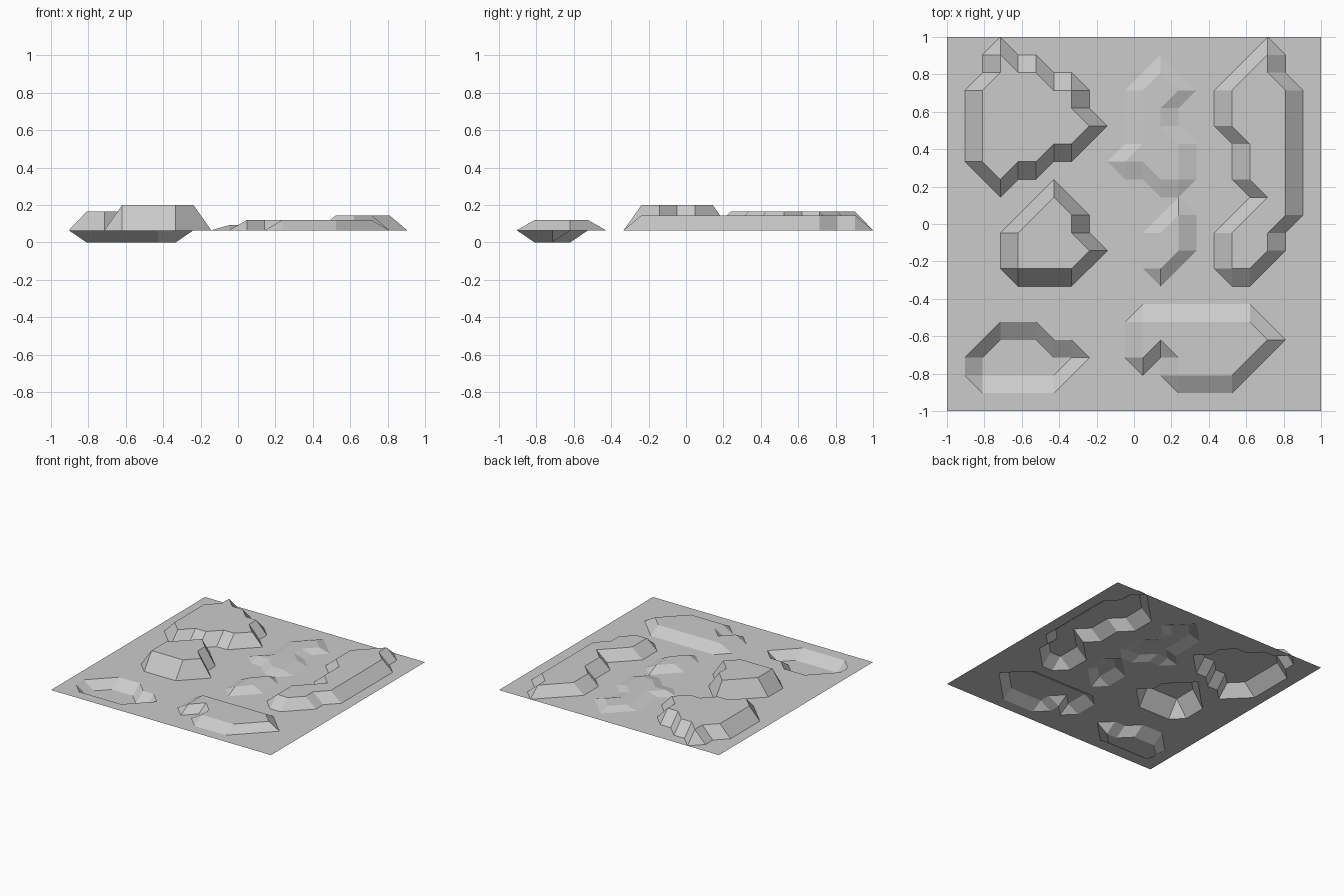
import bpy, bmesh

if "Cube" in bpy.data.objects:
    bpy.data.objects.remove(bpy.data.objects["Cube"])

N = 21                 # cells per side of the tile
BASE = 0.065           # height of the flat ground
STEP = 2 / N
height = {(i, j): BASE for i in range(N + 1) for j in range(N + 1)}


def inside(x, y, poly):
    """True if a grid point lies in the outline or on its border."""
    hit = False
    for (x1, y1), (x2, y2) in zip(poly, poly[1:] + poly[:1]):
        cross = (x2 - x1) * (y - y1) - (y2 - y1) * (x - x1)
        if cross == 0 and min(x1, x2) <= x <= max(x1, x2) and min(y1, y2) <= y <= max(y1, y2):
            return True
        if (y1 > y) != (y2 > y) and x < x1 + (y - y1) * (x2 - x1) / (y2 - y1):
            hit = not hit
    return hit


def set_level(z, outline):
    """Raise or sink every grid point covered by the outline."""
    for p in height:
        if inside(*p, outline):
            height[p] = z


# back left plateau
set_level(0.164, [(3, 20), (3, 19), (2, 18), (2, 14), (3, 13), (4, 14), (5, 14), (6, 15),
                  (7, 15), (8, 16), (7, 17), (7, 18), (6, 18), (5, 19), (4, 19)])
# tall left plateau
set_level(0.2, [(4, 10), (6, 12), (7, 11), (7, 10), (8, 9), (7, 8), (4, 8)])
# long right plateau
set_level(0.145, [(18, 20), (18, 19), (19, 18), (19, 11), (18, 10), (18, 9), (17, 8), (16, 8),
                  (16, 10), (18, 12), (17, 13), (17, 15), (16, 16), (16, 18)])
# low back middle plateau
set_level(0.092, [(12, 19), (13, 18), (12, 17), (12, 16), (13, 15), (13, 13), (12, 13),
                  (11, 14), (10, 14), (11, 15), (11, 18)])
# small centre plateau
set_level(0.11, [(12, 10), (13, 11), (13, 9), (12, 8)])
# front right plateau
set_level(0.12, [(11, 5), (17, 5), (18, 4), (16, 2), (13, 2), (13, 3), (12, 4), (11, 3)])
# front left basin
set_level(0.0, [(2, 3), (3, 4), (5, 4), (6, 3), (7, 3), (6, 2), (2, 2)])

# terrain sheet: flat quads, split where one corner differs so slopes bevel diagonally
bm = bmesh.new()
vert = {(i, j): bm.verts.new((-1 + i * STEP, -1 + j * STEP, z)) for (i, j), z in height.items()}
for i in range(N):
    for j in range(N):
        c = [vert[p] for p in ((i, j), (i + 1, j), (i + 1, j + 1), (i, j + 1))]
        z = [v.co.z for v in c]
        if abs(z[0] + z[2] - z[1] - z[3]) < 1e-6:
            bm.faces.new(c)
            continue
        odd = next((k for k in range(4) if z.count(z[k]) == 1), 0)
        c = c[odd:] + c[:odd]
        bm.faces.new((c[0], c[1], c[3]))
        bm.faces.new((c[1], c[2], c[3]))

mesh = bpy.data.meshes.new("terrain_tile")
bm.to_mesh(mesh)
bm.free()
bpy.context.collection.objects.link(bpy.data.objects.new("terrain_tile", mesh))
